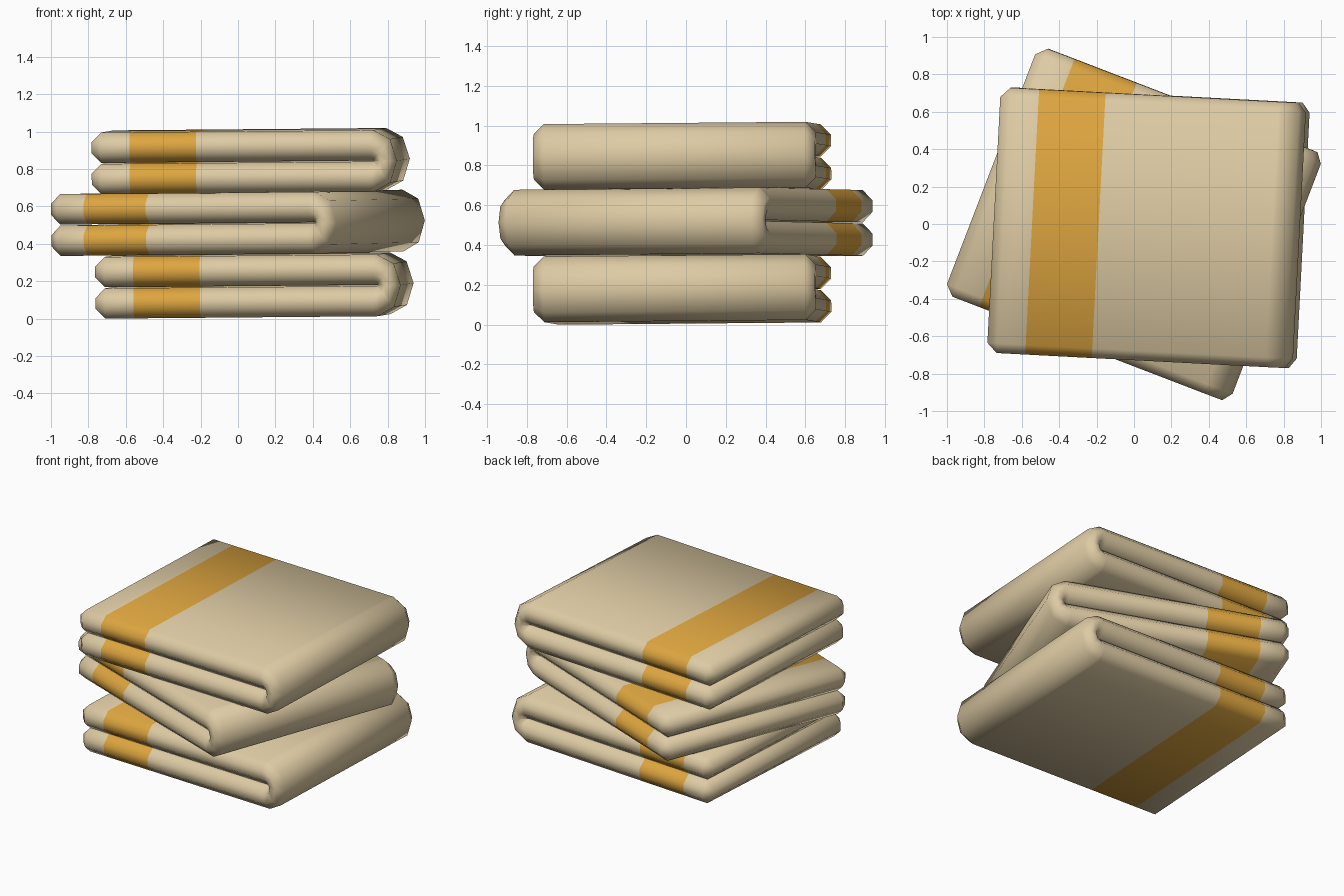
import bpy, bmesh, math

if "Cube" in bpy.data.objects:
    bpy.data.objects.remove(bpy.data.objects["Cube"])

L, W, T = 1.635, 1.42, 0.165      # folded length, width, thickness of one layer
C, GAP = 0.052, 0.003             # edge chamfer, half gap between the layers
FOLD = 0.125                      # depth of the rounded fold
STRIPE = (-0.612, -0.256)         # stripe limits along the length


def material(name, rgb):
    m = bpy.data.materials.new(name)
    m.diffuse_color = (*rgb, 1)
    m.use_nodes = True
    m.node_tree.nodes["Principled BSDF"].inputs["Base Color"].default_value = m.diffuse_color
    return m


cloth = material("beige cloth", (0.73, 0.597, 0.37))
band = material("golden stripe", (0.73, 0.381, 0.051))


def section(inset):
    """Chamfered sheet section as (distance from fold plane, y)."""
    h, k = W / 2, W / 2 - C
    if inset:
        a, b = GAP + C, T - C
        return [(a, -k), (a, -k), (b, -k), (b, -k), (b, k), (b, k), (a, k), (a, k)]
    return [(GAP, -k), (GAP + C, -h), (T - C, -h), (T, -k),
            (T, k), (T - C, h), (GAP + C, h), (GAP, k)]


def towel(name, location, yaw):
    xf = L / 2 - FOLD
    straight = [-L / 2, -L / 2 + C, *STRIPE, xf - 0.02]
    rings = []
    # upper layer, rounded fold, lower layer
    for i, x in enumerate(straight):
        rings.append([(x, y, r) for r, y in section(i == 0)])
    for i in range(5):
        a = math.pi / 2 - i * math.pi / 4
        rings.append([(xf + FOLD / T * r * math.cos(a), y, r * math.sin(a))
                      for r, y in section(False)])
    for i, x in reversed(list(enumerate(straight))):
        rings.append([(x, y, -r) for r, y in section(i == 0)])

    bm = bmesh.new()
    vs = [[bm.verts.new(p) for p in ring] for ring in rings]
    for r0, r1 in zip(vs, vs[1:]):
        for j in range(8):
            k = (j + 1) % 8
            bm.faces.new((r0[j], r0[k], r1[k], r1[j]))
    bm.faces.new(vs[0])
    bm.faces.new(vs[-1])
    bmesh.ops.remove_doubles(bm, verts=bm.verts, dist=0.0005)
    bmesh.ops.recalc_face_normals(bm, faces=bm.faces)
    # stripe wraps every face between its two limits
    for f in bm.faces:
        f.smooth = True
        x = f.calc_center_median().x
        f.material_index = int(STRIPE[0] < x < STRIPE[1])
    me = bpy.data.meshes.new(name)
    bm.to_mesh(me)
    bm.free()
    me.materials.append(cloth)
    me.materials.append(band)
    ob = bpy.data.objects.new(name, me)
    bpy.context.collection.objects.link(ob)
    ob.location = location
    ob.rotation_euler = (math.radians(0.5), math.radians(-0.5), math.radians(yaw))


towel("bottom_towel", (0.088, -0.02, 0.177), -3)
towel("middle_towel", (0.0, 0.0, 0.512), -21)
towel("top_towel", (0.068, -0.02, 0.842), -3)
